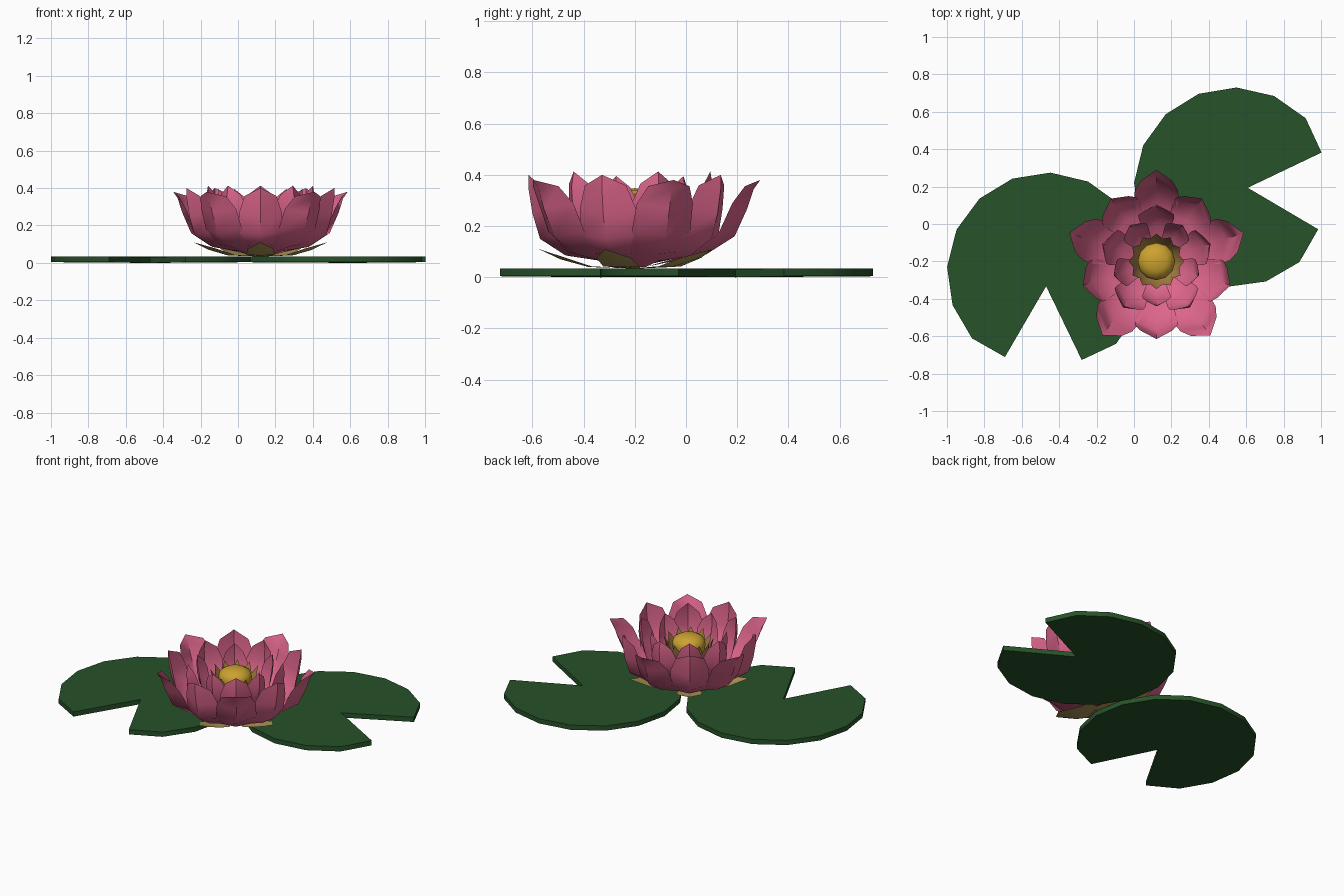
import bpy, bmesh, math
from mathutils import Vector

if "Cube" in bpy.data.objects:
    bpy.data.objects.remove(bpy.data.objects["Cube"])

CX, CY = 0.12, -0.2   # flower centre


def material(name, col):
    m = bpy.data.materials.new(name)
    m.diffuse_color = (*col, 1)
    m.use_nodes = True
    m.node_tree.nodes["Principled BSDF"].inputs["Base Color"].default_value = m.diffuse_color
    return m


PINK = material("petal_pink", (0.72, 0.13, 0.26))
GREEN = material("pad_green", (0.02, 0.085, 0.022))
TAN = material("sepal_tan", (0.45, 0.33, 0.10))
BROWN = material("stamen_brown", (0.42, 0.23, 0.06))
GOLD = material("pod_gold", (0.60, 0.36, 0.03))


def finish(name, bm, mat, angle=50):
    bmesh.ops.recalc_face_normals(bm, faces=bm.faces)
    me = bpy.data.meshes.new(name)
    bm.to_mesh(me)
    bm.free()
    ob = bpy.data.objects.new(name, me)
    bpy.context.collection.objects.link(ob)
    me.materials.append(mat)
    bpy.context.view_layer.objects.active = ob
    ob.select_set(True)
    bpy.ops.object.shade_smooth_by_angle(angle=math.radians(angle))
    ob.select_set(False)
    return ob


def lily_pad(name, x, y, notch):
    # notched disc with a slight dip at the notch apex
    bm = bmesh.new()
    R, n, gap = 0.533, 14, math.radians(24)
    step = (2 * math.pi - 2 * gap) / n
    layers = []
    for z_rim, z_mid in ((0.004, 0.0), (0.035, 0.031)):
        mid = bm.verts.new((x + 0.075 * math.cos(notch), y + 0.075 * math.sin(notch), z_mid))
        rim = []
        for i in range(n + 1):
            a = notch + gap + i * step
            r = 0.505 if i in (0, n) else R
            rim.append(bm.verts.new((x + r * math.cos(a), y + r * math.sin(a), z_rim)))
        for p, q in zip(rim, rim[1:]):
            bm.faces.new((mid, p, q))
        layers.append([mid] + rim)
    lo, hi = layers
    for i in range(len(lo)):
        j = (i + 1) % len(lo)
        bm.faces.new((lo[i], lo[j], hi[j], hi[i]))
    finish(name, bm, GREEN)


def ring(name, count, start, rows, tip, mat):
    # cupped leaves; each row = (radius, height, half width, inward cup of the edges)
    for k in range(count):
        a = math.radians(start) + k * 2 * math.pi / count
        out = Vector((math.cos(a), math.sin(a), 0))
        side = Vector((-out.y, out.x, 0))
        c = Vector((CX, CY, 0))
        bm = bmesh.new()
        grid = []
        for r, z, w, cup in rows:
            grid.append([bm.verts.new(c + out * (r - (cup if s else 0)) + side * s * w
                                      + Vector((0, 0, z + (cup * 0.3 if s else 0))))
                         for s in (-1, 0, 1)])
        for lo, hi in zip(grid, grid[1:]):
            for i in (0, 1):
                bm.faces.new((lo[i], lo[i + 1], hi[i + 1], hi[i]))
        t = bm.verts.new(c + out * tip[0] + Vector((0, 0, tip[1])))
        for i in (0, 1):
            bm.faces.new((grid[-1][i], grid[-1][i + 1], t))
        finish(f"{name}_{k + 1}", bm, mat)


# Lily pads
lily_pad("left_lily_pad", -0.467, -0.258, math.radians(267.8))
lily_pad("right_lily_pad", 0.533, 0.197, math.radians(-2.5))

# Sepals under the flower
ring("sepal", 5, 54,
     [(0.02, 0.035, 0.03, 0), (0.18, 0.04, 0.075, 0.01), (0.29, 0.07, 0.07, 0.02)],
     (0.375, 0.11), TAN)

# Four rings of petals, outside to inside
ring("outer_petal", 5, 90,
     [(0.04, 0.04, 0.03, 0), (0.28, 0.09, 0.10, 0.03), (0.39, 0.16, 0.12, 0.06),
      (0.44, 0.27, 0.115, 0.06), (0.465, 0.345, 0.085, 0.035)],
     (0.49, 0.38), PINK)
ring("second_petal", 5, 54,
     [(0.04, 0.05, 0.03, 0), (0.27, 0.085, 0.09, 0.03), (0.37, 0.15, 0.115, 0.05),
      (0.40, 0.25, 0.115, 0.06), (0.415, 0.345, 0.085, 0.045)],
     (0.415, 0.40), PINK)
ring("third_petal", 5, 90,
     [(0.04, 0.06, 0.03, 0), (0.19, 0.10, 0.07, 0.02), (0.27, 0.18, 0.095, 0.04),
      (0.30, 0.27, 0.095, 0.05), (0.305, 0.355, 0.065, 0.035)],
     (0.295, 0.413), PINK)
ring("inner_petal", 5, 54,
     [(0.04, 0.07, 0.03, 0), (0.15, 0.11, 0.055, 0.02), (0.21, 0.19, 0.075, 0.03),
      (0.235, 0.28, 0.075, 0.04), (0.24, 0.345, 0.05, 0.025)],
     (0.235, 0.395), PINK)

# Stamens around the pod
ring("stamen", 12, 90,
     [(0.05, 0.08, 0.012, 0), (0.11, 0.18, 0.03, 0.01), (0.135, 0.27, 0.032, 0.012)],
     (0.148, 0.33), BROWN)

# Seed pod, lathed from a profile
bm = bmesh.new()
profile = [(0.05, 0.07), (0.085, 0.18), (0.10, 0.29), (0.09, 0.32), (0.055, 0.34)]
N = 12
rows = [[bm.verts.new((CX + r * math.cos(2 * math.pi * i / N), CY + r * math.sin(2 * math.pi * i / N), z))
         for i in range(N)] for r, z in profile]
for lo, hi in zip(rows, rows[1:]):
    for i in range(N):
        j = (i + 1) % N
        bm.faces.new((lo[i], lo[j], hi[j], hi[i]))
bm.faces.new(rows[0])
top = bm.verts.new((CX, CY, 0.348))
for i in range(N):
    bm.faces.new((rows[-1][i], rows[-1][(i + 1) % N], top))
finish("seed_pod", bm, GOLD)
